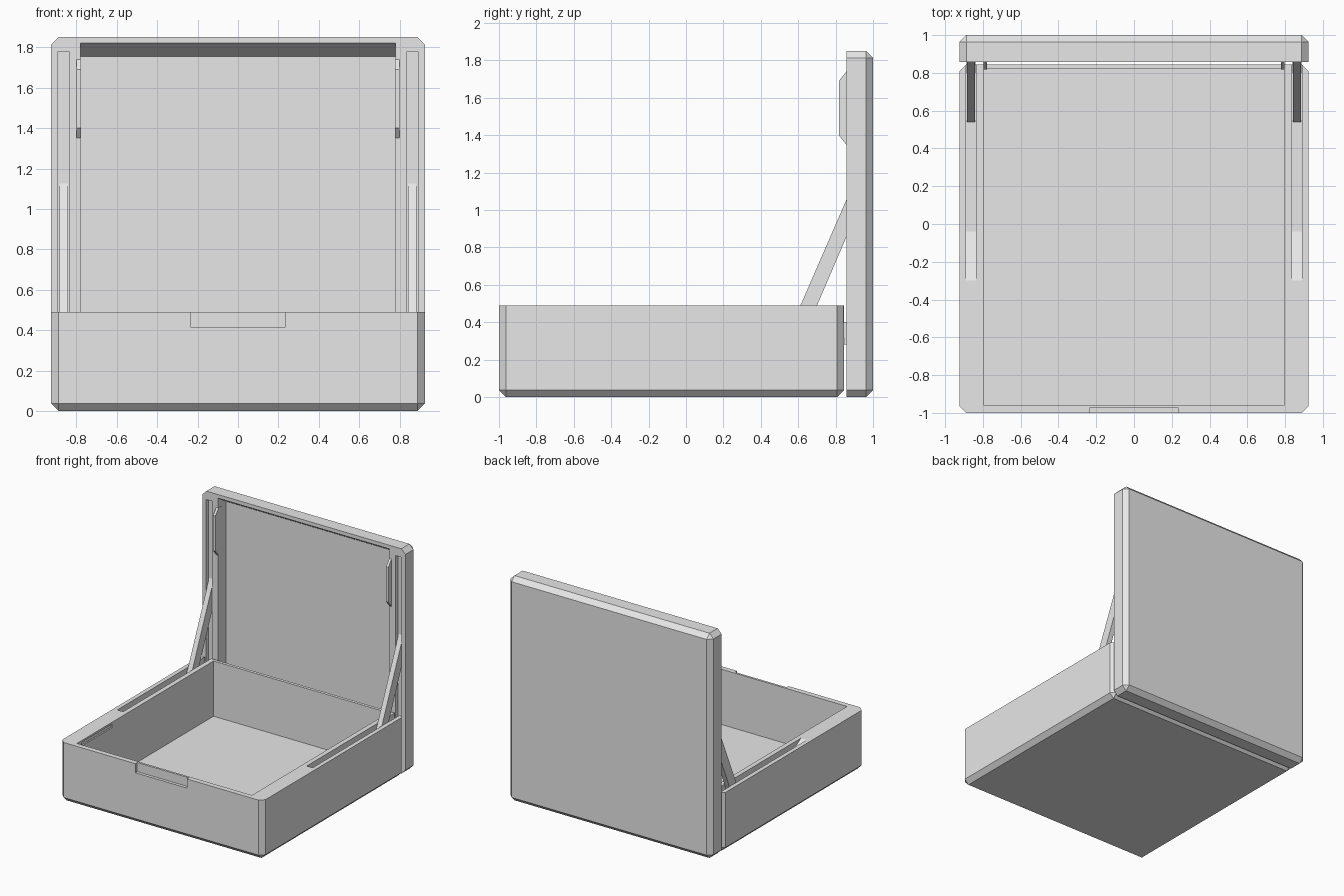
import bpy
import bmesh

if "Cube" in bpy.data.objects:
    bpy.data.objects.remove(bpy.data.objects["Cube"], do_unlink=True)

GREY = (0.8, 0.8, 0.8, 1.0)
grey = bpy.data.materials.new("plain grey")
grey.use_nodes = True
grey.diffuse_color = GREY
for node in grey.node_tree.nodes:
    if node.type == 'BSDF_PRINCIPLED':
        node.inputs["Base Color"].default_value = GREY


def prism(name, profile, x0, x1, chamfer=0, edge_rule=None):
    """Extrude a (y, z) outline from x0 to x1, with chosen edges chamfered."""
    bm = bmesh.new()
    face = bm.faces.new([bm.verts.new((x0, y, z)) for y, z in profile])
    out = bmesh.ops.extrude_face_region(bm, geom=[face])
    moved = [g for g in out["geom"] if isinstance(g, bmesh.types.BMVert)]
    bmesh.ops.translate(bm, verts=moved, vec=(x1 - x0, 0, 0))
    bmesh.ops.recalc_face_normals(bm, faces=bm.faces)
    if edge_rule:
        edges = [e for e in bm.edges if edge_rule(e.verts[0].co, e.verts[1].co)]
        bmesh.ops.bevel(bm, geom=edges, offset=chamfer, segments=1, affect='EDGES')
    mesh = bpy.data.meshes.new(name)
    bm.to_mesh(mesh)
    bm.free()
    mesh.materials.append(grey)
    obj = bpy.data.objects.new(name, mesh)
    bpy.context.collection.objects.link(obj)
    return obj


def rect(y0, y1, z0, z1):
    return [(y0, z0), (y1, z0), (y1, z1), (y0, z1)]


def cut(target, profile, x0, x1):
    """Subtract a prism from the target and discard the cutter."""
    cutter = prism("cutter", profile, x0, x1)
    cutter.hide_render = True
    mod = target.modifiers.new("cut", 'BOOLEAN')
    mod.operation = 'DIFFERENCE'
    mod.solver = 'EXACT'
    mod.object = cutter
    bpy.context.view_layer.objects.active = target
    bpy.ops.object.modifier_apply(modifier=mod.name)
    bpy.data.objects.remove(cutter, do_unlink=True)


def both_sides(x0, x1):
    return [("left", x0, x1), ("right", -x1, -x0)]


# Tray: chamfered at the upright corners and around the underside
tray = prism("tray", rect(-1, 0.845, 0, 0.49), -0.925, 0.925, 0.037,
             lambda a, b: abs(a.z - b.z) > 0.1 or max(a.z, b.z) < 0.01)
cut(tray, rect(-0.957, 0.82, 0.035, 0.6), -0.797, 0.797)
# Finger notch in the front rim
cut(tray, rect(-1.1, -0.975, 0.415, 0.6), -0.235, 0.235)

# Lid: chamfered at the corners and around the back
lid = prism("lid", rect(0.857, 1, 0, 1.85), -0.925, 0.925, 0.037,
            lambda a, b: abs(a.y - b.y) > 0.1 or min(a.y, b.y) > 0.99)
cut(lid, [(0.8, 0.03), (0.857, 0.03), (0.96, 0.06), (0.96, 1.755),
          (0.857, 1.82), (0.8, 1.82)], -0.78, 0.78)

# Strut channels, with a ramp at the front of the tray channel
tray_channel = [(-0.30, 0.49), (-0.04, 0.32), (0.9, 0.32), (0.9, 0.6), (-0.30, 0.6)]
for side, x0, x1 in both_sides(0.836, 0.89):
    cut(tray, tray_channel, x0, x1)
    cut(lid, rect(0.8, 0.89, 0.25, 1.78), x0, x1)

# Shallow catch recesses in the tray side walls
for side, x0, x1 in both_sides(0.79, 0.808):
    cut(tray, rect(-0.89, -0.5, 0.445, 0.475), x0, x1)

# Leaning struts between tray and lid
strut = [(0.54, 0.325), (0.63, 0.325), (0.888, 0.927), (0.888, 1.125)]
for side, x0, x1 in both_sides(0.842, 0.884):
    prism(side + "_strut", strut, x0, x1)

# Hinge links bridging the gap behind the tray
for side, x0, x1 in both_sides(0.838, 0.888):
    prism(side + "_hinge_link", rect(0.80, 0.895, 0.28, 0.40), x0, x1)

# Catch tabs on the inner sides of the lid
tab = [(0.90, 1.35), (0.857, 1.35), (0.817, 1.40), (0.817, 1.69),
       (0.857, 1.74), (0.90, 1.74)]
for side, x0, x1 in both_sides(0.778, 0.798):
    prism(side + "_catch_tab", tab, x0, x1)
